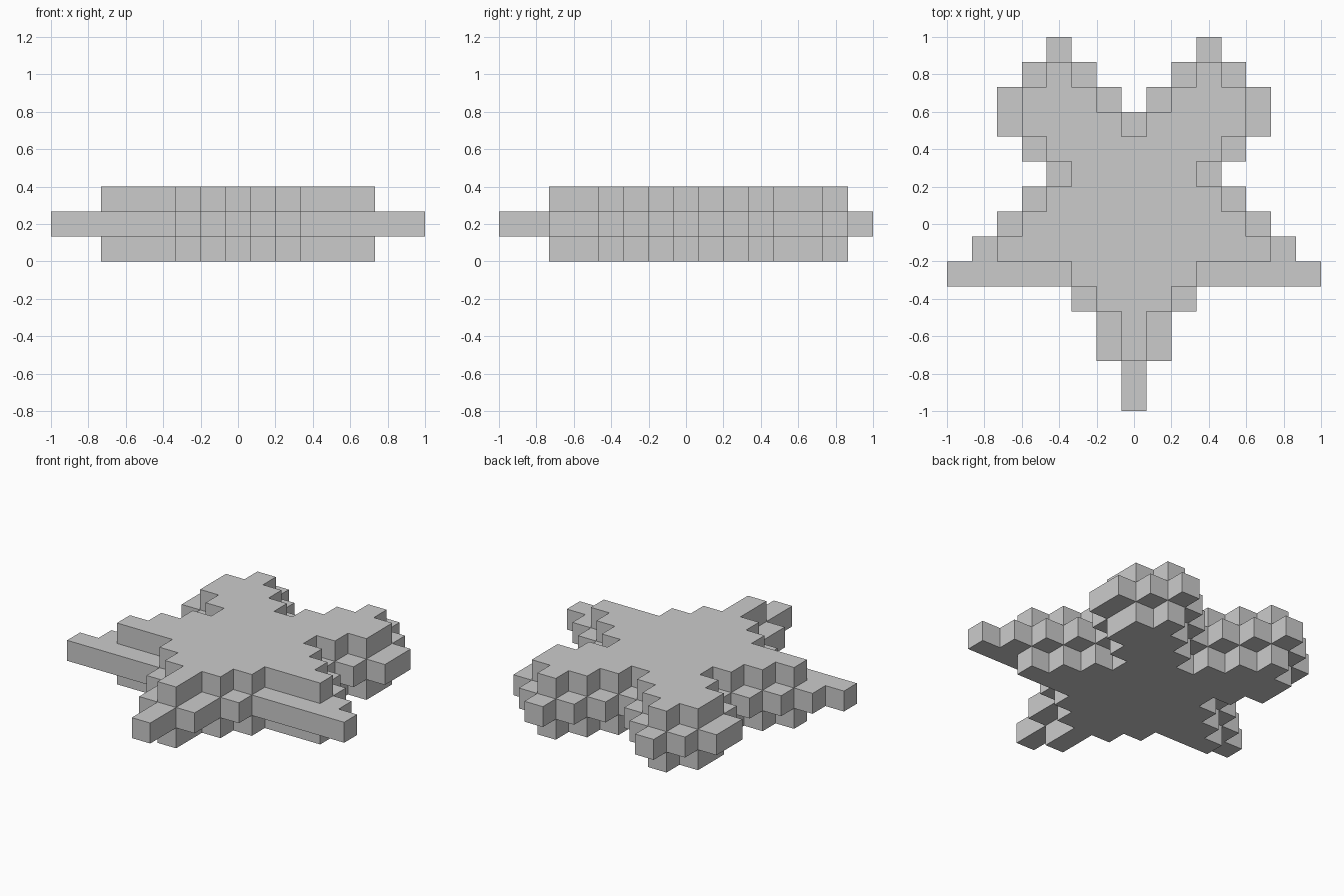
import bpy, bmesh
from mathutils import Vector

if "Cube" in bpy.data.objects:
    bpy.data.objects.remove(bpy.data.objects["Cube"])

S = 2 / 15  # cube size

# Half-row spans (first, last column from the centre line), front row to back row
CORE = [(0, 0), (0, 0), (0, 1), (0, 1), (0, 2), (0, 7), (0, 6), (0, 5),
        (0, 4), (0, 3), (0, 4), (0, 5), (1, 5), (2, 4), (3, 3)]
CAP = [None, None, (0, 0), (0, 0), (0, 1), (0, 2), (0, 5), (0, 4),
       (0, 3), (0, 2), (0, 3), (1, 4), (2, 4), (3, 3), None]


def layer(rows, z):
    """Mirrored set of cube positions for one layer of the star."""
    return {(s * k, j - 7, z) for j, r in enumerate(rows) if r
            for k in range(r[0], r[1] + 1) for s in (-1, 1)}


# Star: wide middle layer with a smaller layer below and above
cells = layer(CAP, 0) | layer(CORE, 1) | layer(CAP, 2)

bm = bmesh.new()
for c in cells:
    for axis in range(3):
        for sign in (-1, 1):
            n = list(c)
            n[axis] += sign
            if tuple(n) in cells:
                continue
            # Exposed cube side
            normal, u = Vector((0, 0, 0)), Vector((0, 0, 0))
            normal[axis] = sign
            u[(axis + 1) % 3] = 1
            v = normal.cross(u)
            mid = Vector(c) + Vector((0, 0, 0.5)) + normal / 2
            bm.faces.new([bm.verts.new((mid + (a * u + b * v) / 2) * S)
                          for a, b in ((-1, -1), (1, -1), (1, 1), (-1, 1))])

# Weld and merge coplanar sides
bmesh.ops.remove_doubles(bm, verts=bm.verts, dist=0.001)
bmesh.ops.dissolve_limit(bm, angle_limit=0.01, verts=bm.verts, edges=bm.edges)

mesh = bpy.data.meshes.new("block_star")
bm.to_mesh(mesh)
bm.free()
bpy.context.collection.objects.link(bpy.data.objects.new("block_star", mesh))
